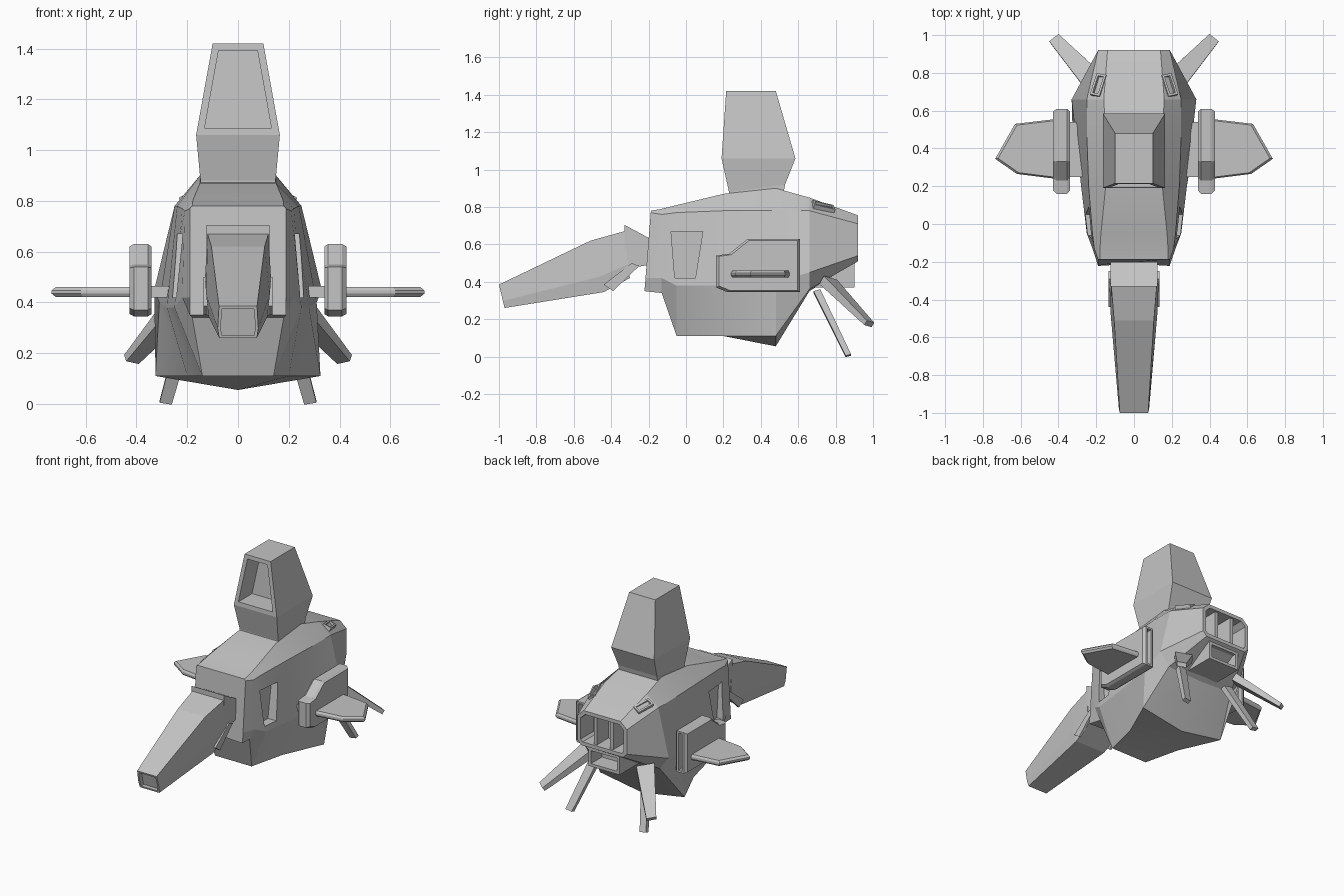
import bpy, bmesh, math
from mathutils import Vector

cube = bpy.data.objects.get("Cube")
if cube:
    bpy.data.objects.remove(cube, do_unlink=True)

grey = bpy.data.materials.new("hull grey")
grey.use_nodes = True
COLOUR = (0.55, 0.55, 0.55, 1)
grey.diffuse_color = COLOUR
grey.node_tree.nodes["Principled BSDF"].inputs["Base Color"].default_value = COLOUR


def loft(name, rings, mirror=False, recesses=()):
    """Skin closed rings of points; recesses are (direction, inset, depth)."""
    bm = bmesh.new()
    loops = [[bm.verts.new(p) for p in ring] for ring in rings]
    for a, b in zip(loops, loops[1:]):
        for i in range(len(a)):
            j = (i + 1) % len(a)
            bm.faces.new((a[i], a[j], b[j], b[i]))
    bm.faces.new(loops[0][::-1])
    bm.faces.new(loops[-1])
    bmesh.ops.recalc_face_normals(bm, faces=bm.faces)
    for direction, inset, depth in recesses:
        d = Vector(direction)
        bm.normal_update()
        face = max(bm.faces, key=lambda f: f.calc_area() * max(0, f.normal.dot(d)) ** 9)
        bmesh.ops.inset_region(bm, faces=[face], thickness=inset, use_even_offset=True)
        extruded = bmesh.ops.extrude_face_region(bm, geom=[face])
        moved = [v for v in extruded["geom"] if isinstance(v, bmesh.types.BMVert)]
        bmesh.ops.translate(bm, verts=moved, vec=-d * depth)
        if face.is_valid:
            bm.faces.remove(face)
    mesh = bpy.data.meshes.new(name)
    bm.to_mesh(mesh)
    bm.free()
    mesh.materials.append(grey)
    obj = bpy.data.objects.new(name, mesh)
    bpy.context.collection.objects.link(obj)
    if mirror:
        mod = obj.modifiers.new("mirror", 'MIRROR')
        mod.use_mirror_merge = False
    return obj


def side_prism(name, profile, x0, x1, **kw):
    """Extrude a (y, z) profile between two x positions."""
    return loft(name, [[(x, y, z) for y, z in profile] for x in (x0, x1)], **kw)


def box(name, x0, x1, y0, y1, z0, z1, **kw):
    return side_prism(name, [(y0, z0), (y1, z0), (y1, z1), (y0, z1)], x0, x1, **kw)


def hull_ring(y, half, keel, lean=0):
    right = [(x, y + lean * (z - 0.5), z) for x, z in half]
    return right + [(0, y, keel)] + [(-x, yy, z) for x, yy, z in reversed(right)]


def smooth(obj, degrees):
    bpy.ops.object.select_all(action='DESELECT')
    obj.select_set(True)
    bpy.context.view_layer.objects.active = obj
    bpy.ops.object.shade_smooth_by_angle(angle=math.radians(degrees))


# Main hull with a recessed engine bay at the back
hull = loft("hull", [
    hull_ring(-0.21, [(.18, .78), (.19, .77), (.19, .42), (.19, .35)], .35, .08),
    hull_ring(-0.13, [(.18, .79), (.21, .76), (.22, .42), (.18, .34)], .34),
    hull_ring(-0.05, [(.175, .81), (.22, .77), (.25, .38), (.14, .11)], .11),
    hull_ring(0.20, [(.15, .87), (.24, .78), (.28, .38), (.20, .11)], .11),
    hull_ring(0.48, [(.15, .90), (.25, .78), (.31, .40), (.325, .11)], .055),
    hull_ring(0.66, [(.16, .85), (.25, .78), (.33, .45), (.26, .36)], .35),
    hull_ring(0.92, [(.14, .755), (.19, .71), (.19, .54), (.16, .51)], .51),
], recesses=[((0, 1, 0), .025, .14)])

# Side notches cut into the hull
notch = side_prism("notch_cutter", [(-.08, .67), (.09, .67), (.05, .42), (-.06, .42)],
                   .195, .5, mirror=True)
cut = hull.modifiers.new("notch", 'BOOLEAN')
cut.operation, cut.object, cut.solver = 'DIFFERENCE', notch, 'EXACT'
cut_mesh = bpy.data.meshes.new_from_object(
    hull.evaluated_get(bpy.context.evaluated_depsgraph_get()))
hull.modifiers.clear()
hull.data = cut_mesh
bpy.data.objects.remove(notch, do_unlink=True)
smooth(hull, 15)

# Engine bay posts and lower exhaust box
box("engine_bay_post", .05, .075, .77, .905, .52, .74, mirror=True)
box("exhaust_box", -.12, .12, .62, .90, .37, .50, recesses=[((0, 1, 0), .02, .12)])


# Tall tower with an opening in its front
def tower_ring(w, y0, y1, z0, z1):
    return [(-w, y0, z0), (w, y0, z0), (w, y1, z1), (-w, y1, z1)]


tower = loft("tower", [
    tower_ring(.15, .23, .51, .82, .82),
    tower_ring(.148, .23, .53, .88, .92),
    tower_ring(.165, .19, .585, 1.06, 1.06),
    tower_ring(.10, .215, .48, 1.42, 1.42),
], recesses=[((0, -1, 0), .028, .15)])


# Long forward snout with an open tip
def snout_ring(yt, zt, wt, yb, zb, wb):
    ym, zm = yt * .3 + yb * .7, zt * .3 + zb * .7
    return [(-wt, yt, zt), (wt, yt, zt), (wb, ym, zm), (wb * .93, yb, zb),
            (-wb * .93, yb, zb), (-wb, ym, zm)]


loft("snout", [
    snout_ring(-1.0, .385, .075, -.97, .26, .08),
    snout_ring(-.51, .62, .105, -.44, .345, .125),
    snout_ring(-.33, .67, .12, -.30, .42, .13),
], recesses=[((0, -1, 0), .012, .03)])
side_prism("snout_collar", [(-.33, .705), (-.20, .635), (-.20, .49), (-.26, .48),
                            (-.33, .42)], -.125, .125)
side_prism("snout_cheek", [(-.44, .385), (-.29, .50), (-.25, .485), (-.39, .35)],
           .12, .135, mirror=True)

# Side pods with bevelled rims and a slot in the back
pod_profile = [(.16, .37), (.16, .54), (.23, .55), (.33, .63), (.61, .63), (.61, .345), (.22, .345)]


def pod_ring(x, s):
    return [(x, .4 + (y - .4) * s, .48 + (z - .48) * s) for y, z in pod_profile]


loft("side_pod", [pod_ring(.34, .93), pod_ring(.355, 1), pod_ring(.41, 1), pod_ring(.428, .93)],
     mirror=True, recesses=[((0, 1, 0), .013, .08)])
box("pod_mount", .25, .35, .25, .54, .42, .465, mirror=True)

# Stub wings
wing_plan = [(.42, .24), (.62, .265), (.735, .345), (.63, .53), (.42, .555)]
loft("stub_wing", [
    [(.42 + (x - .42) * s, .4 + (y - .4) * s, z) for x, y in wing_plan]
    for z, s in ((.422, .95), (.435, 1), (.447, 1), (.46, .95))], mirror=True)


# Splayed rear legs
def leg(name, root, tip, across, thick, taper):
    a, t = Vector(across), Vector(thick)
    corners = (-a - t, a - t, a + t, -a + t)
    loft(name, [[Vector(root) + c for c in corners],
                [Vector(tip) + c * taper for c in corners]], mirror=True)


leg("outer_leg", (.22, .76, .40), (.42, .98, .175), (.045, -.035, .01), (.008, .012, .022), .55)
leg("inner_leg", (.19, .70, .35), (.285, .868, .005), (.03, 0, .005), (0, .018, .005), .8)

# Shoulder vents
vent = box("shoulder_vent", -.028, .028, -.06, .06, -.03, .025,
           recesses=[((0, 0, 1), .012, .025)])
vent.location = (.182, .73, .79)
vent.rotation_euler = (math.radians(-14), math.radians(25), math.radians(12))
bpy.context.view_layer.update()
vent.data.transform(vent.matrix_world)
vent.location, vent.rotation_euler = (0, 0, 0), (0, 0, 0)
vent.modifiers.new("mirror", 'MIRROR').use_mirror_merge = False
